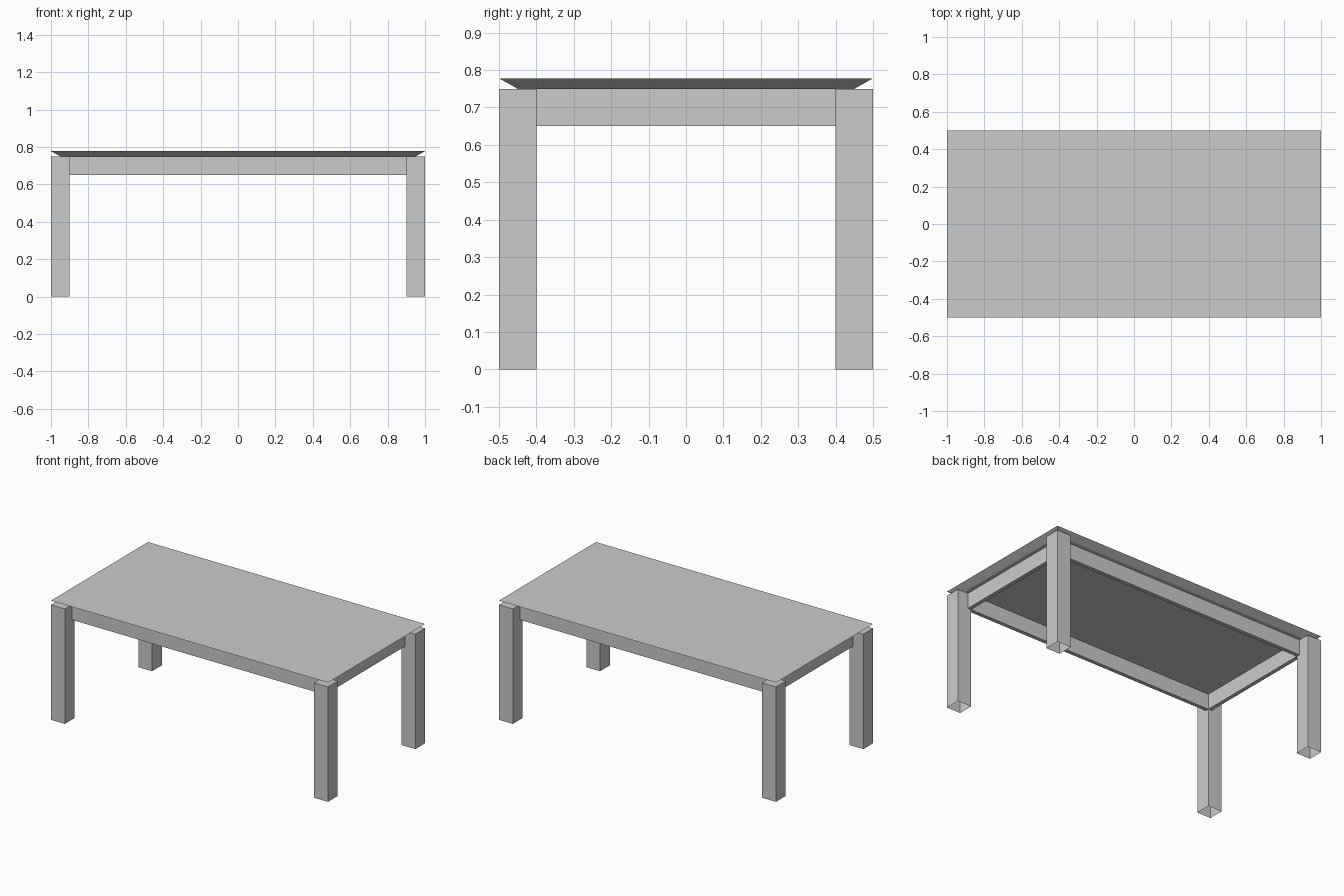
import bpy
import bmesh
from mathutils import Matrix, Vector

cube = bpy.data.objects.get("Cube")
if cube:
    bpy.data.objects.remove(cube, do_unlink=True)

# Single plain grey finish
grey = bpy.data.materials.new("light_grey")
grey.use_nodes = True
COLOUR = (0.6, 0.6, 0.6, 1.0)
grey.diffuse_color = COLOUR
grey.node_tree.nodes["Principled BSDF"].inputs["Base Color"].default_value = COLOUR

LENGTH, WIDTH = 2.0, 1.0
LEG, LEG_TOP = 0.1, 0.75
RAIL_H, RAIL_T = 0.1, 0.025
TOP_T, TOP_INSET = 0.028, 0.05


def box(name, centre, size, open_bottom=False, bottom_inset=0.0):
    """Box part, optionally without its bottom face or tapering to a smaller bottom."""
    bm = bmesh.new()
    bmesh.ops.create_cube(bm, size=1.0, matrix=Matrix.Diagonal((*size, 1.0)))
    for v in bm.verts:
        if v.co.z < 0:
            v.co.x -= bottom_inset if v.co.x > 0 else -bottom_inset
            v.co.y -= bottom_inset if v.co.y > 0 else -bottom_inset
    if open_bottom:
        bottom = [f for f in bm.faces if f.normal.z < -0.9]
        bmesh.ops.delete(bm, geom=bottom, context="FACES_ONLY")
    mesh = bpy.data.meshes.new(name)
    bm.to_mesh(mesh)
    bm.free()
    mesh.materials.append(grey)
    obj = bpy.data.objects.new(name, mesh)
    obj.location = Vector(centre)
    bpy.context.collection.objects.link(obj)
    return obj


# Tabletop with edges bevelled inwards underneath
box("tabletop", (0, 0, LEG_TOP + TOP_T / 2), (LENGTH, WIDTH, TOP_T),
    bottom_inset=TOP_INSET)

# Four square hollow legs at the corners
for sx, side in ((1, "left"), (-1, "right")):
    for sy, end in ((-1, "front"), (1, "back")):
        box(f"{end}_{side}_leg",
            (sx * (LENGTH - LEG) / 2, sy * (WIDTH - LEG) / 2, LEG_TOP / 2),
            (LEG, LEG, LEG_TOP), open_bottom=True)

# Rails between the legs, flush with the inner leg faces
inner_x, inner_y = LENGTH / 2 - LEG, WIDTH / 2 - LEG
rail_z = LEG_TOP - RAIL_H / 2
for s, end, side in ((-1, "front", "right"), (1, "back", "left")):
    box(f"{end}_rail", (0, s * (inner_y + RAIL_T / 2), rail_z),
        (2 * inner_x, RAIL_T, RAIL_H))
    box(f"{side}_rail", (s * (inner_x + RAIL_T / 2), 0, rail_z),
        (RAIL_T, 2 * inner_y, RAIL_H))
